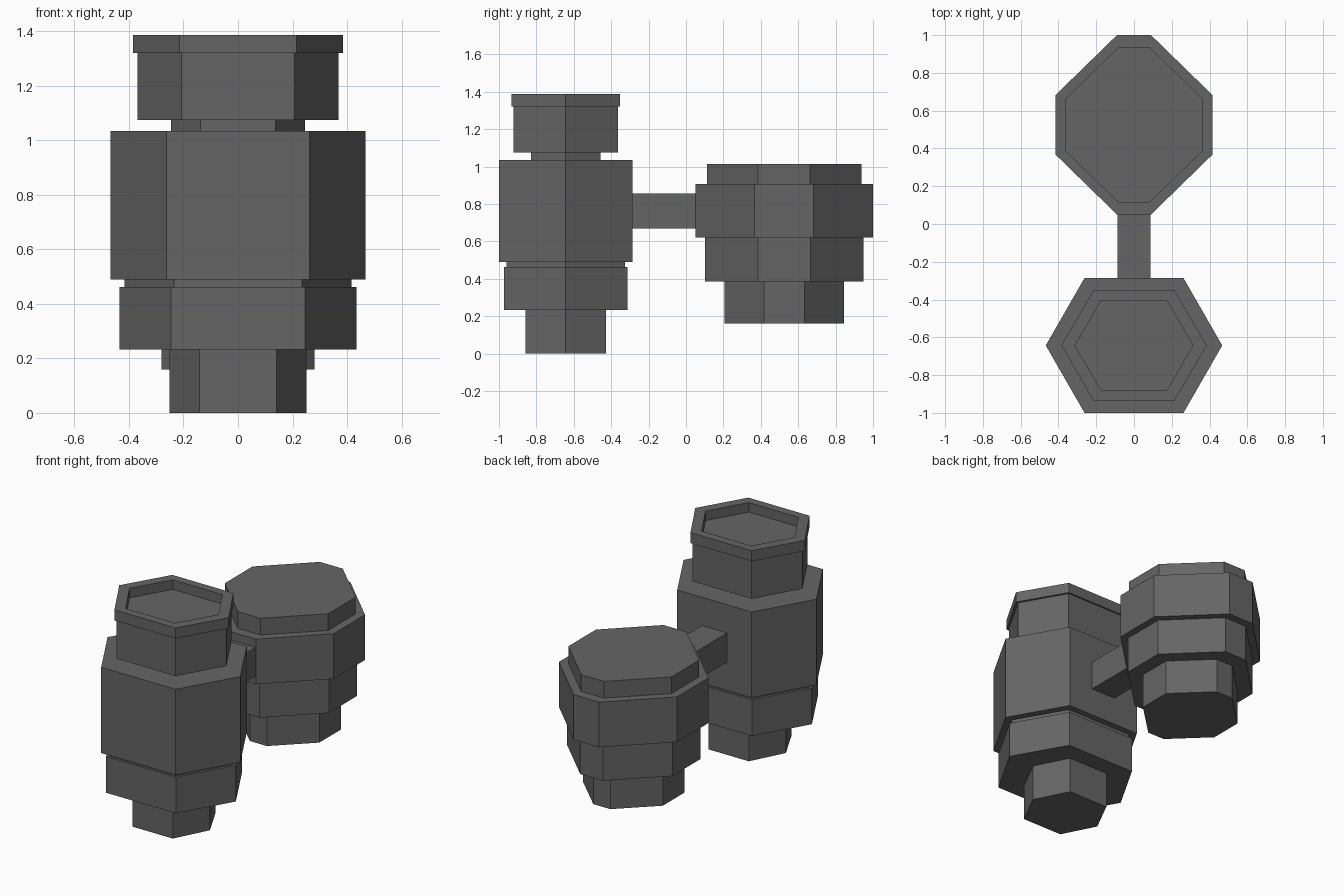
import bpy, bmesh

if "Cube" in bpy.data.objects:
    bpy.data.objects.remove(bpy.data.objects["Cube"])

dark = bpy.data.materials.new("dark_grey")
dark.diffuse_color = (0.13, 0.13, 0.13, 1)
dark.use_nodes = True
dark.node_tree.nodes["Principled BSDF"].inputs["Base Color"].default_value = dark.diffuse_color


def hexagon(hx, hy, vx):
    return [(hx, 0), (vx, hy), (-vx, hy), (-hx, 0), (-vx, -hy), (vx, -hy)]


def octagon(hx, hy, vx, vy):
    return [(hx, -vy), (hx, vy), (vx, hy), (-vx, hy),
            (-hx, vy), (-hx, -vy), (-vx, -hy), (vx, -hy)]


def stack(name, rings):
    """Skin a closed solid through (z, centre y, outline) rings, bottom to top."""
    bm = bmesh.new()
    loops = [[bm.verts.new((x, y + cy, z)) for x, y in pts] for z, cy, pts in rings]
    for a, b in zip(loops, loops[1:]):
        n = len(a)
        for i in range(n):
            j = (i + 1) % n
            bm.faces.new((a[i], a[j], b[j], b[i]))
    bm.faces.new(loops[0][::-1])
    bm.faces.new(loops[-1])
    bmesh.ops.recalc_face_normals(bm, faces=bm.faces)
    me = bpy.data.meshes.new(name)
    bm.to_mesh(me)
    bm.free()
    me.materials.append(dark)
    ob = bpy.data.objects.new(name, me)
    bpy.context.collection.objects.link(ob)
    return ob


def tiers(levels, cy, outline):
    """Each tier is (z bottom, z top, *outline sizes)."""
    return [(z, cy, outline(*size)) for z0, z1, *size in levels for z in (z0, z1)]


# Tall hexagonal barrel with stepped collars
tower = tiers([
    (0.00, 0.232, 0.252, 0.215, 0.142),
    (0.232, 0.462, 0.435, 0.331, 0.245),
    (0.462, 0.49, 0.417, 0.317, 0.234),
    (0.49, 1.035, 0.467, 0.357, 0.262),
    (1.035, 1.075, 0.245, 0.186, 0.138),
    (1.075, 1.32, 0.368, 0.280, 0.207),
    (1.32, 1.387, 0.385, 0.291, 0.215),
], -0.643, hexagon)
# Recessed lens in the top rim
tower += tiers([(1.387, 1.327, 0.312, 0.237, 0.174)], -0.643, hexagon)
stack("hexagonal_barrel", tower)

# Shorter octagonal barrel
stack("octagonal_barrel", tiers([
    (0.16, 0.385, 0.28, 0.32, 0.06, 0.108),
    (0.385, 0.62, 0.37, 0.423, 0.08, 0.141),
    (0.62, 0.907, 0.415, 0.475, 0.09, 0.158),
    (0.907, 1.013, 0.363, 0.413, 0.08, 0.139),
], 0.525, octagon))

# Square bar joining the two barrels
bar = [(0.088, -0.17), (0.088, 0.17), (-0.088, 0.17), (-0.088, -0.17)]
stack("connecting_bar", [(0.67, -0.116, bar), (0.855, -0.116, bar)])
